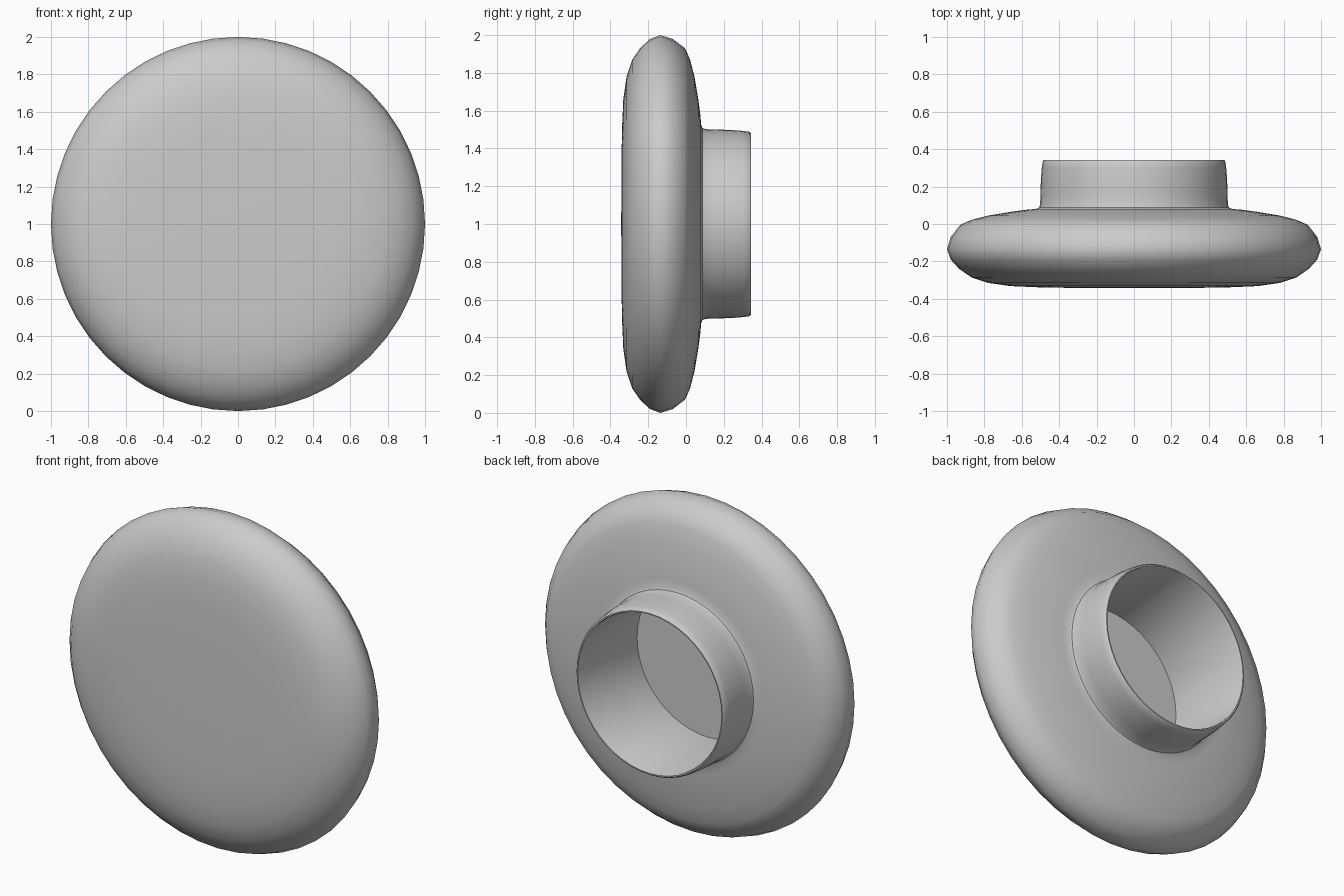
import bpy, bmesh, math
from mathutils import Matrix, Vector

cube = bpy.data.objects.get("Cube")
if cube:
    bpy.data.objects.remove(cube, do_unlink=True)

grey = bpy.data.materials.new("plain grey")
grey.use_nodes = True
colour = (0.6, 0.6, 0.6, 1)
grey.diffuse_color = colour
grey.node_tree.nodes["Principled BSDF"].inputs["Base Color"].default_value = colour


def lathe(name, profile, segments=48):
    """Spin (radius, y) points around the y axis through z = 1."""
    bm = bmesh.new()
    verts = [bm.verts.new((r, y, 1)) for r, y in profile]
    edges = [bm.edges.new(pair) for pair in zip(verts, verts[1:])]
    bmesh.ops.spin(bm, geom=verts + edges, cent=(0, 0, 1), axis=(0, 1, 0),
                   angle=math.tau, steps=segments, use_duplicate=False)
    bmesh.ops.remove_doubles(bm, verts=bm.verts, dist=1e-4)
    bmesh.ops.recalc_face_normals(bm, faces=bm.faces)
    mesh = bpy.data.meshes.new(name)
    bm.to_mesh(mesh)
    bm.free()
    mesh.materials.append(grey)
    obj = bpy.data.objects.new(name, mesh)
    bpy.context.collection.objects.link(obj)
    bpy.ops.object.select_all(action='DESELECT')
    obj.select_set(True)
    bpy.context.view_layer.objects.active = obj
    bpy.ops.object.shade_smooth_by_angle(angle=math.radians(40))
    return obj


# One closed profile: domed front, rounded rim, collar, socket wall, socket floor
lathe("knob", [
    (0, -0.343), (0.30, -0.342), (0.50, -0.339), (0.66, -0.332),
    (0.78, -0.315), (0.87, -0.285), (0.935, -0.24), (0.98, -0.19),
    (1.0, -0.135), (0.98, -0.07), (0.93, -0.005), (0.87, 0.022),
    (0.78, 0.045), (0.66, 0.065), (0.57, 0.077), (0.525, 0.08),
    (0.508, 0.088), (0.502, 0.105), (0.50, 0.16), (0.498, 0.24),
    (0.493, 0.30), (0.488, 0.335), (0.481, 0.343), (0.474, 0.343),
    (0.47, 0.335), (0.47, -0.21), (0, -0.21),
])
